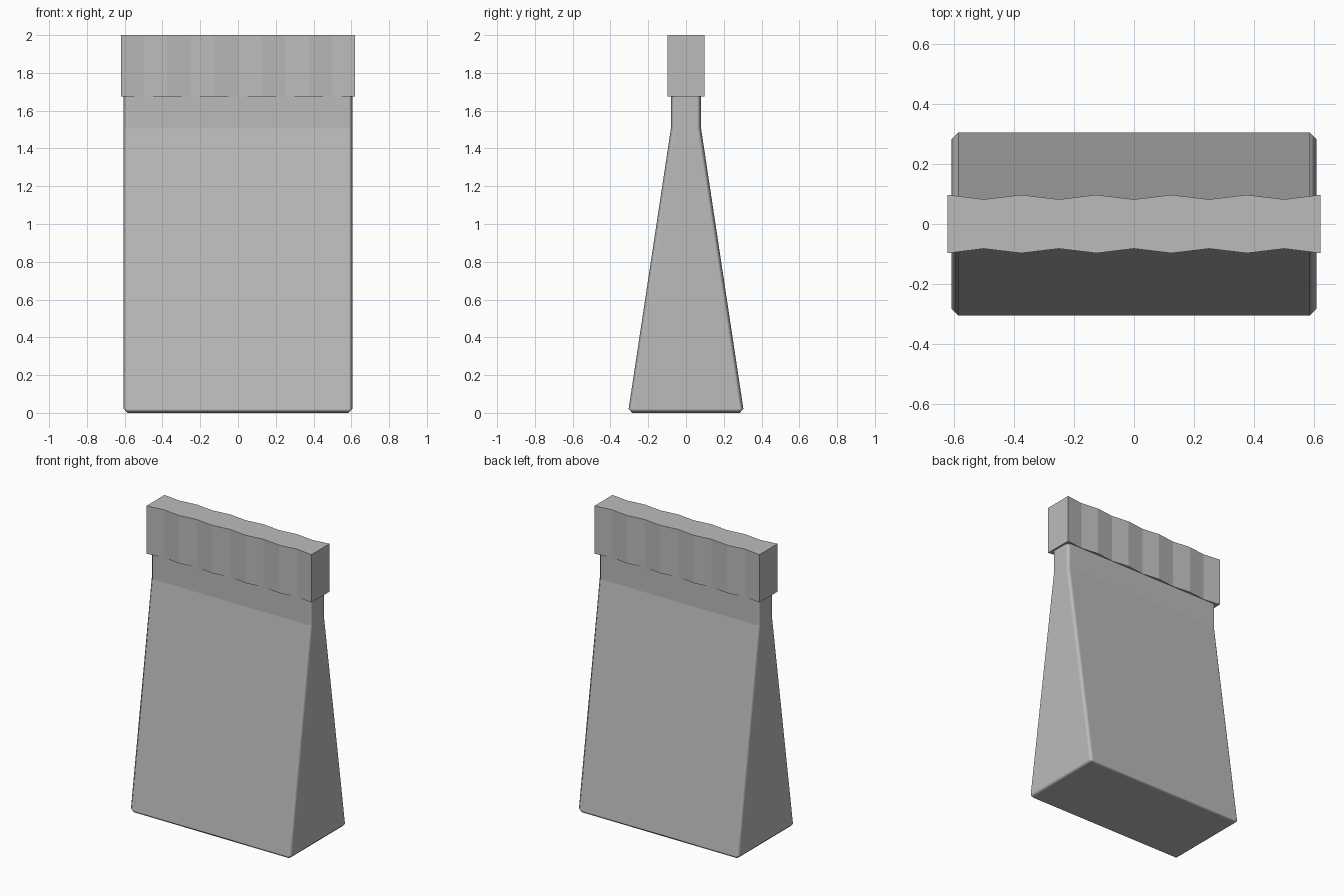
import bpy
import bmesh

cube = bpy.data.objects.get("Cube")
if cube:
    bpy.data.objects.remove(cube, do_unlink=True)

paper = bpy.data.materials.new("grey_paper")
paper.use_nodes = True
paper.diffuse_color = (0.5, 0.5, 0.5, 1)
paper.node_tree.nodes["Principled BSDF"].inputs["Base Color"].default_value = (0.5, 0.5, 0.5, 1)


def loft(name, rings):
    """Skin a stack of matching closed rings and cap both ends."""
    bm = bmesh.new()
    loops = [[bm.verts.new(p) for p in ring] for ring in rings]
    n = len(loops[0])
    for low, high in zip(loops, loops[1:]):
        for i in range(n):
            j = (i + 1) % n
            bm.faces.new((low[i], low[j], high[j], high[i]))
    bm.faces.new(loops[0][::-1])
    bm.faces.new(loops[-1])
    bmesh.ops.recalc_face_normals(bm, faces=bm.faces)
    mesh = bpy.data.meshes.new(name)
    bm.to_mesh(mesh)
    bm.free()
    mesh.materials.append(paper)
    obj = bpy.data.objects.new(name, mesh)
    bpy.context.collection.objects.link(obj)
    return obj


# Bag body: wide base tapering to a straight neck that runs into the top fold
W = 0.607
profile = [(0.307, 0.0), (0.08, 1.505), (0.08, 1.9)]
body = loft("bag_body", [
    [(-W, -d, z), (W, -d, z), (W, d, z), (-W, d, z)] for d, z in profile])
for poly in body.data.polygons:
    poly.use_smooth = True
for edge in body.data.edges:
    # keep the fold line below the neck crisp
    if all(abs(body.data.vertices[v].co.z - 1.505) < 0.001 for v in edge.vertices):
        edge.use_edge_sharp = True
bevel = body.modifiers.new("soft_corners", 'BEVEL')
bevel.width = 0.022
bevel.segments = 1
bevel.limit_method = 'ANGLE'
bevel.harden_normals = True

# Folded top strip: pleated front and back, flat ends
xs = [-0.62] + [i * 0.125 for i in range(-4, 5)] + [0.62]
pleat = [(x, 0.082 if i % 2 else 0.097) for i, x in enumerate(xs)]
outline = [(x, -d) for x, d in pleat] + [(x, d) for x, d in reversed(pleat)]
loft("folded_top", [[(x, y, z) for x, y in outline] for z in (1.675, 2.0)])
